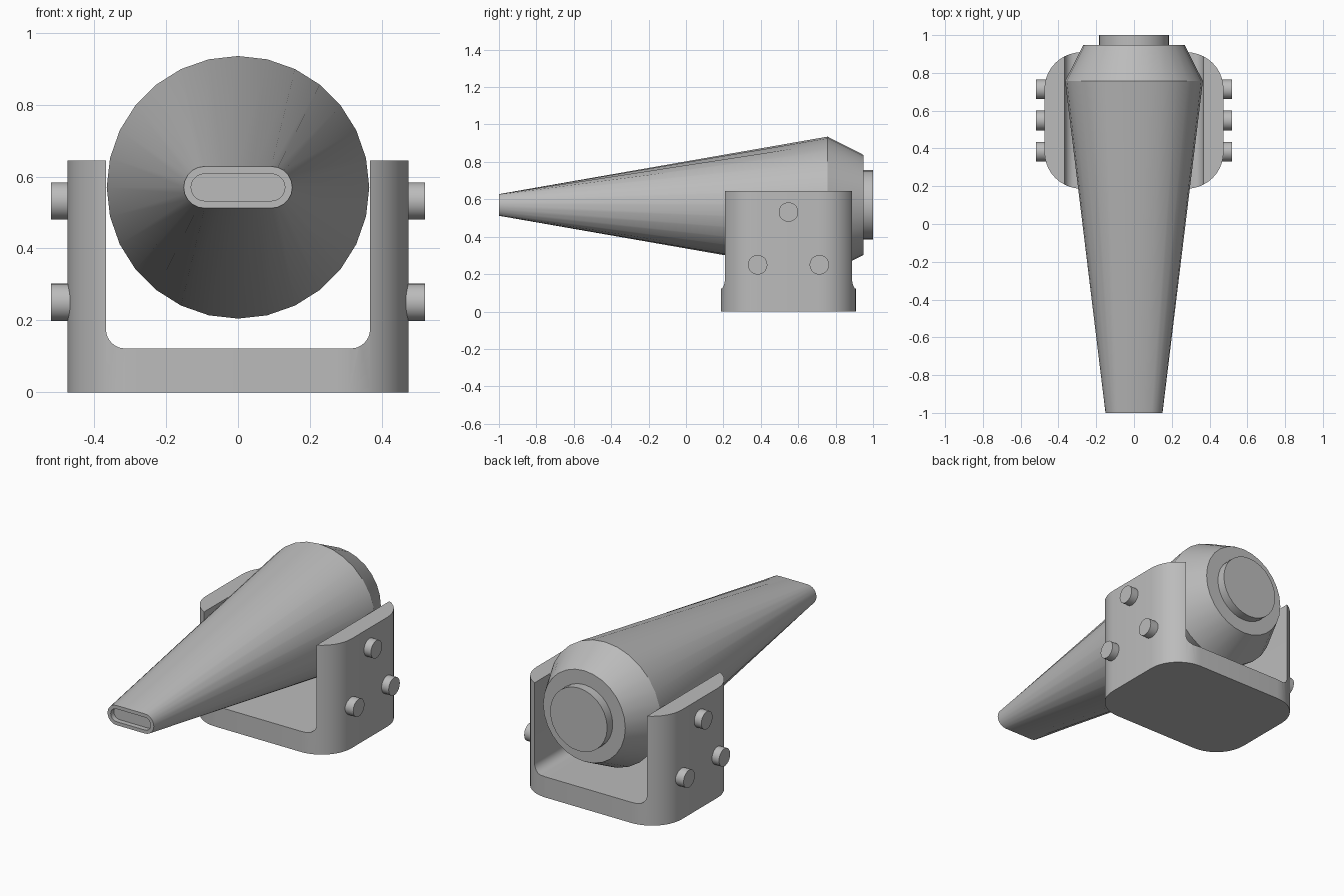
import bpy
import bmesh
from math import sin, cos, pi, radians
from mathutils import Vector

cube = bpy.data.objects.get("Cube")
if cube:
    bpy.data.objects.remove(cube, do_unlink=True)

grey = bpy.data.materials.new("plain_grey")
grey.use_nodes = True
colour = (0.5, 0.5, 0.5, 1)
grey.diffuse_color = colour
grey.node_tree.nodes["Principled BSDF"].inputs["Base Color"].default_value = colour

SIDES = 28
AXIS_Z = 0.57
MID_Y = 0.548


def loft(name, rings):
    """Skin a list of equal-length point rings and cap both ends."""
    bm = bmesh.new()
    rows = [[bm.verts.new(p) for p in ring] for ring in rings]
    n = len(rows[0])
    for a, b in zip(rows, rows[1:]):
        for i in range(n):
            j = (i + 1) % n
            bm.faces.new((a[i], a[j], b[j], b[i]))
    bm.faces.new(rows[0])
    bm.faces.new(rows[-1])
    bmesh.ops.recalc_face_normals(bm, faces=bm.faces)
    mesh = bpy.data.meshes.new(name)
    bm.to_mesh(mesh)
    bm.free()
    mesh.materials.append(grey)
    obj = bpy.data.objects.new(name, mesh)
    bpy.context.collection.objects.link(obj)
    return obj


def smooth(obj):
    bpy.ops.object.select_all(action='DESELECT')
    obj.select_set(True)
    bpy.context.view_layer.objects.active = obj
    bpy.ops.object.shade_smooth_by_angle(angle=radians(30))


def circle(r, y):
    return [(r * sin(2 * pi * i / SIDES), y, AXIS_Z + r * cos(2 * pi * i / SIDES))
            for i in range(SIDES)]


def slot(flat, r, y):
    """Slot outline whose points pair up with those of the circle."""
    pts = []
    half = SIDES // 2
    for i in range(SIDES):
        k = (i + 2) % SIDES
        side = 1 if k < half else -1
        k %= half
        turn = pi * max(k - 4, 0) / (half - 4)
        x = flat * (k - 2) / 2 if k <= 4 else flat + r * sin(turn)
        pts.append((side * x, y, AXIS_Z + side * r * cos(turn)))
    return pts


def rounded_rect(w, h, r, steps=10):
    """Rounded rectangle with half sizes w and h."""
    pts = []
    for q, (sx, sy) in enumerate(((1, 1), (-1, 1), (-1, -1), (1, -1))):
        for s in range(steps + 1):
            a = (q + s / steps) * pi / 2
            pts.append((sx * (w - r) + r * cos(a), sy * (h - r) + r * sin(a)))
    return pts


# Tapered body with a slotted tip
body = loft("tapered_body", [
    slot(0.093, 0.0375, -0.97), slot(0.093, 0.0375, -1),
    slot(0.093, 0.058, -1), circle(0.365, 0.757), circle(0.268, 0.948)])
smooth(body)

# Round plate on the back
smooth(loft("rear_plate", [circle(0.186, 0.94), circle(0.186, 1)]))

# U-shaped bracket: rounded block with a channel cut along y
outline = rounded_rect(0.474, 0.361, 0.195)
bracket = loft("bracket", [[(x, y + MID_Y, z) for x, y in outline] for z in (0, 0.645)])
channel = rounded_rect(0.367, 0.4, 0.053, 8)
cutter = loft("channel_cutter", [[(x, y, z + 0.522) for x, z in channel] for y in (0, 1.1)])
cutter.hide_render = True
cut = bracket.modifiers.new("channel", 'BOOLEAN')
cut.operation = 'DIFFERENCE'
cut.solver = 'EXACT'
cut.object = cutter
bpy.ops.object.select_all(action='DESELECT')
bracket.select_set(True)
bpy.context.view_layer.objects.active = bracket
bpy.ops.object.modifier_apply(modifier=cut.name)
bpy.data.objects.remove(cutter, do_unlink=True)
smooth(bracket)

# Three bolts on each side
for label, side in (("left", 1), ("right", -1)):
    for n, (dy, z) in enumerate(((0, 0.532), (-0.165, 0.25), (0.165, 0.25)), 1):
        centre = Vector((0, MID_Y + dy, z))
        rings = [[centre + Vector((side * x, 0.052 * cos(2 * pi * i / SIDES),
                                   0.052 * sin(2 * pi * i / SIDES)))
                  for i in range(SIDES)] for x in (0.465, 0.52)]
        smooth(loft(f"{label}_bolt_{n}", rings))
